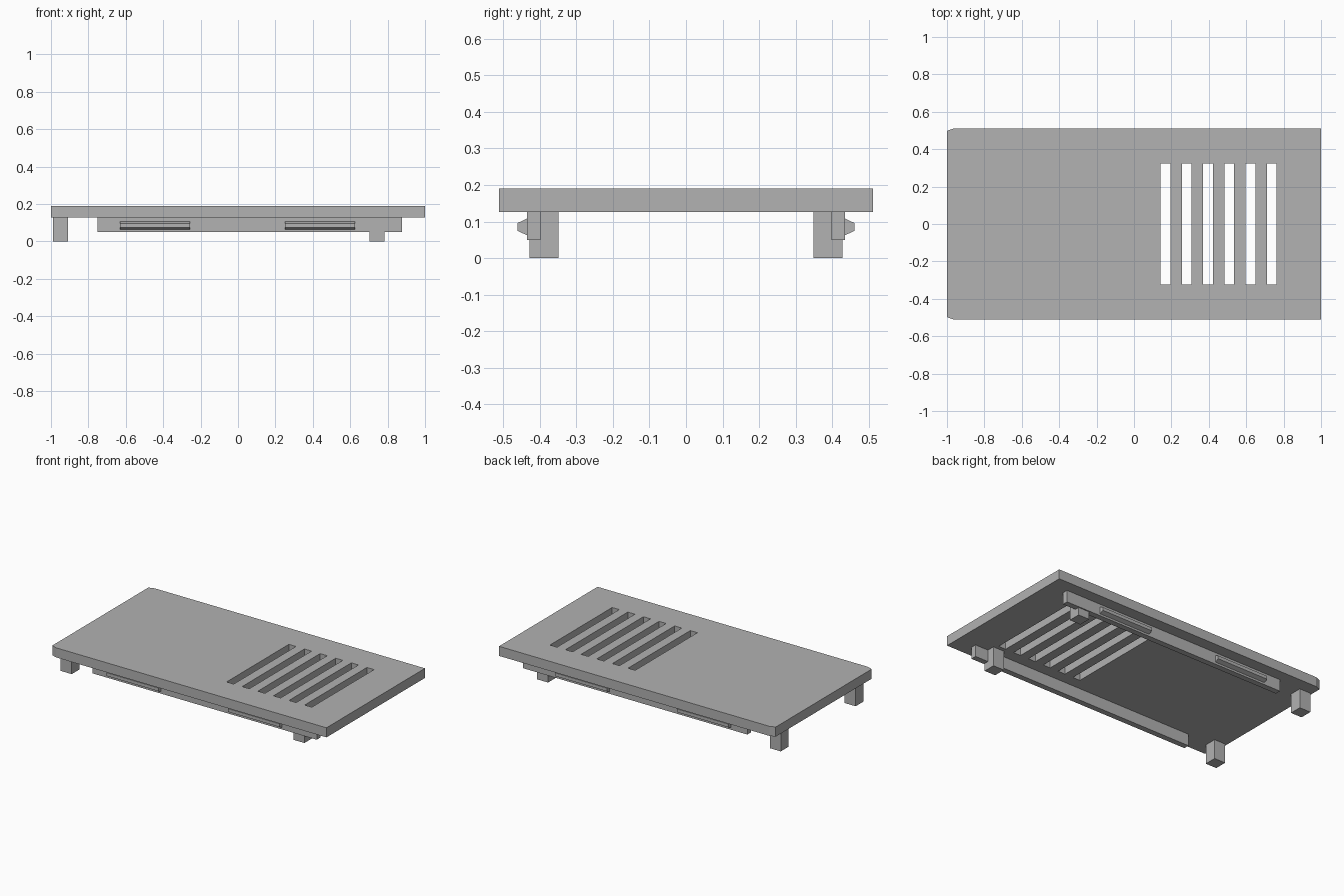
import bpy
import bmesh
from mathutils import Vector

if "Cube" in bpy.data.objects:
    bpy.data.objects.remove(bpy.data.objects["Cube"], do_unlink=True)

GREY = (0.445, 0.445, 0.445, 1)
grey = bpy.data.materials.new("plain_grey")
grey.use_nodes = True
grey.diffuse_color = GREY
grey.node_tree.nodes["Principled BSDF"].inputs["Base Color"].default_value = GREY

PLATE_BOTTOM, PLATE_TOP = 0.127, 0.19


def add_object(name, bm):
    bmesh.ops.recalc_face_normals(bm, faces=bm.faces)
    mesh = bpy.data.meshes.new(name)
    bm.to_mesh(mesh)
    bm.free()
    mesh.materials.append(grey)
    obj = bpy.data.objects.new(name, mesh)
    bpy.context.collection.objects.link(obj)
    return obj


def extrude(bm, offset):
    """Extrude every face of a flat sheet into a closed solid."""
    ret = bmesh.ops.extrude_face_region(bm, geom=bm.faces[:], use_keep_orig=True)
    verts = [g for g in ret["geom"] if isinstance(g, bmesh.types.BMVert)]
    bmesh.ops.translate(bm, verts=verts, vec=offset)


def prism(name, points, offset):
    bm = bmesh.new()
    bm.faces.new([bm.verts.new(p) for p in points])
    extrude(bm, Vector(offset))
    return add_object(name, bm)


def box(name, x0, x1, y0, y1, z0, z1):
    base = [(x0, y0, z0), (x1, y0, z0), (x1, y1, z0), (x0, y1, z0)]
    return prism(name, base, (0, 0, z1 - z0))


# Cover plate: chamfered outline, sliced along the slot edges, slots removed
slot_centres = [0.169 + 0.1134 * i for i in range(6)]
slot_half, slot_reach = 0.026, 0.323
outline = [(-1, -0.498), (-0.963, -0.511), (1, -0.511),
           (1, 0.511), (-0.963, 0.511), (-1, 0.498)]
bm = bmesh.new()
bm.faces.new([bm.verts.new((x, y, PLATE_BOTTOM)) for x, y in outline])


def slice_sheet(point, normal):
    bmesh.ops.bisect_plane(bm, geom=bm.verts[:] + bm.edges[:] + bm.faces[:],
                           plane_co=point, plane_no=normal)


for y in (-slot_reach, slot_reach):
    slice_sheet((0, y, 0), (0, 1, 0))
for c in slot_centres:
    for x in (c - slot_half, c + slot_half):
        slice_sheet((x, 0, 0), (1, 0, 0))


def in_slot(face):
    p = face.calc_center_median()
    return abs(p.y) < slot_reach and any(abs(p.x - c) < slot_half for c in slot_centres)


bmesh.ops.delete(bm, geom=[f for f in bm.faces if in_slot(f)], context="FACES")
extrude(bm, Vector((0, 0, PLATE_TOP - PLATE_BOTTOM)))
add_object("cover_plate", bm)

# Legs, side rails and snap ridges on both long sides
for side, s in (("left_side", 1), ("right_side", -1)):
    for end, x in (("plain_end", -0.988), ("vent_end", 0.702)):
        box(f"leg_{end}_{side}", x, x + 0.08, s * 0.348, s * 0.428, 0, PLATE_BOTTOM)
    box(f"rail_{side}", -0.75, 0.877, s * 0.398, s * 0.4355, 0.05, PLATE_BOTTOM)
    profile = [(0.4355, 0.063), (0.461, 0.075), (0.461, 0.096), (0.4355, 0.108)]
    for end, x in (("plain_end", -0.631), ("vent_end", 0.25)):
        prism(f"snap_ridge_{end}_{side}", [(x, s * y, z) for y, z in profile],
              (0.375, 0, 0))
